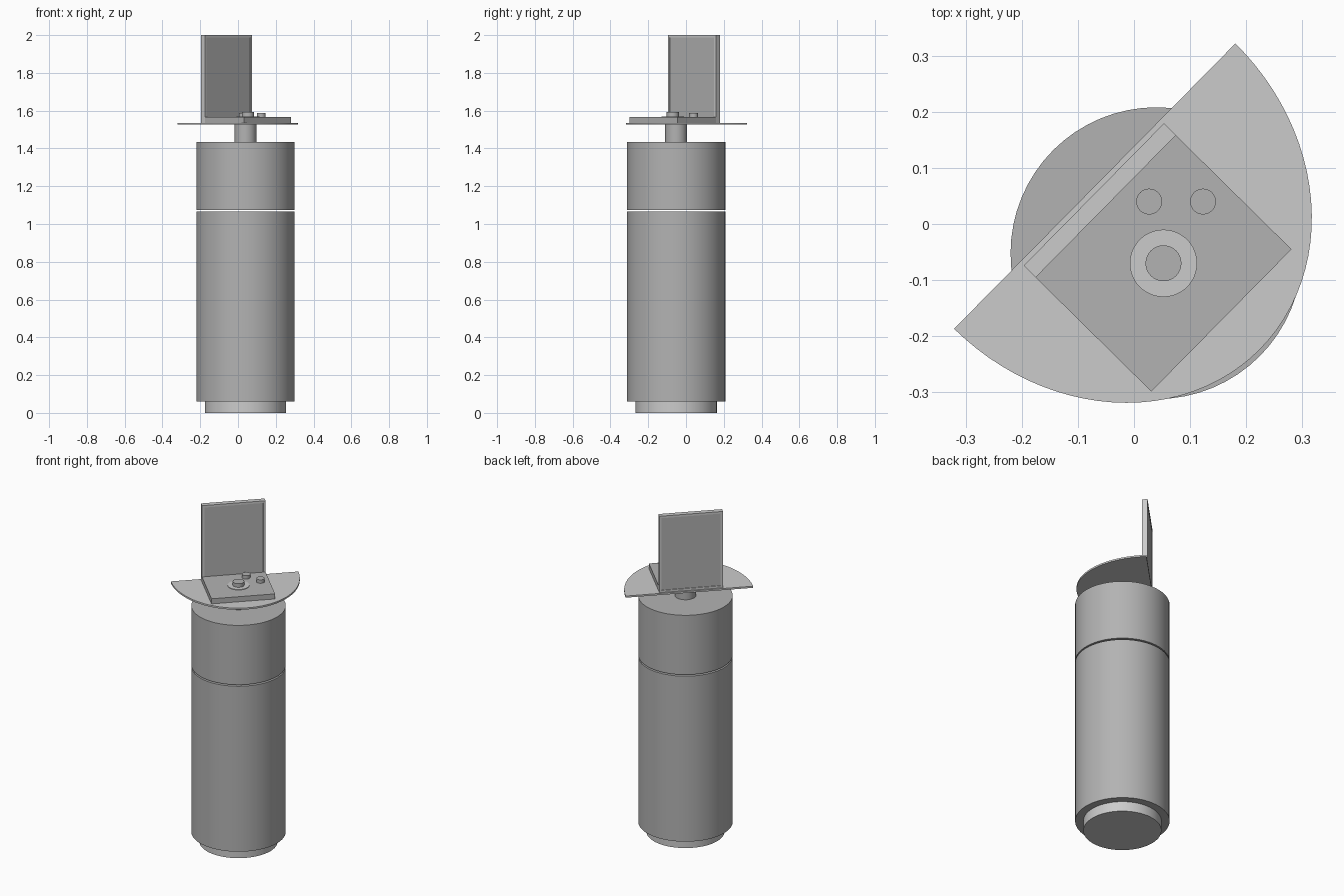
import bpy, bmesh, math
from mathutils import Matrix, Vector

if "Cube" in bpy.data.objects:
    bpy.data.objects.remove(bpy.data.objects["Cube"])

ANGLE = math.radians(45.4)
TURN = Matrix.Rotation(ANGLE, 4, 'Z')
AXIS = (0.04, -0.052)          # pedestal centre
DECK = (0.0525, -0.07)         # console centre

dark = bpy.data.materials.new("dark_grey")
dark.diffuse_color = (0.45, 0.45, 0.45, 1)
dark.use_nodes = True
dark.node_tree.nodes["Principled BSDF"].inputs["Base Color"].default_value = dark.diffuse_color


def finish(name, bm, mat=None, smooth=False):
    bmesh.ops.recalc_face_normals(bm, faces=bm.faces[:])
    mesh = bpy.data.meshes.new(name)
    bm.to_mesh(mesh)
    bm.free()
    obj = bpy.data.objects.new(name, mesh)
    bpy.context.collection.objects.link(obj)
    if mat:
        mesh.materials.append(mat)
    if smooth:
        bpy.ops.object.select_all(action='DESELECT')
        obj.select_set(True)
        bpy.context.view_layer.objects.active = obj
        bpy.ops.object.shade_smooth_by_angle(angle=math.radians(35))
    return obj


def cylinder(name, centre, r, z0, z1, mat=None, sides=64):
    bm = bmesh.new()
    bmesh.ops.create_cone(bm, cap_ends=True, segments=sides, radius1=r, radius2=r,
                          depth=z1 - z0,
                          matrix=Matrix.Translation((*centre, (z0 + z1) / 2)))
    return finish(name, bm, mat, True)


def turned_box(bm, centre, w, d, z0, z1):
    m = (Matrix.Translation((*centre, (z0 + z1) / 2)) @ TURN
         @ Matrix.Diagonal((w, d, z1 - z0, 1)))
    bmesh.ops.create_cube(bm, size=1, matrix=m)


# Pedestal: foot, lower and upper drums with a thin gap, neck
cylinder("foot", AXIS, 0.215, 0, 0.06)
cylinder("lower_drum", AXIS, 0.26, 0.06, 1.065, dark)
cylinder("upper_drum", AXIS, 0.26, 1.074, 1.435, dark)
cylinder("neck", AXIS, 0.058, 1.435, 1.526, dark, 32)

# Half-oval table plate
bm = bmesh.new()
steps = 48
ring = []
for i in range(steps + 1):
    a = math.pi * i / steps
    p = TURN @ Vector((0.357 * math.cos(a), -0.414 * math.sin(a), 0))
    ring.append(bm.verts.new(p + Vector((-0.07, 0.0675, 1.526))))
face = bm.faces.new(ring)
ext = bmesh.ops.extrude_face_region(bm, geom=[face])
bmesh.ops.translate(bm, vec=(0, 0, 0.01),
                    verts=[g for g in ext["geom"] if isinstance(g, bmesh.types.BMVert)])
finish("table_plate", bm, None, True)

# Console body
bm = bmesh.new()
turned_box(bm, DECK, 0.356, 0.29, 1.536, 1.567)
finish("console_base", bm, dark)

# Upright screen with an inset panel on both broad faces
bm = bmesh.new()
turned_box(bm, (-0.061, 0.042), 0.356, 0.03, 1.536, 2.0)
bm.normal_update()
broad = Vector((math.sin(ANGLE), -math.cos(ANGLE), 0))
faces = [f for f in bm.faces if abs(f.normal.dot(broad)) > 0.9]
bmesh.ops.inset_individual(bm, faces=faces, thickness=0.018, depth=0)
bmesh.ops.inset_individual(bm, faces=faces, thickness=0.001, depth=-0.003)
for f in faces:
    f.material_index = 1
screen = finish("screen", bm)
screen.data.materials.append(None)
screen.data.materials.append(dark)

# Controls: dial on a flat ring, two buttons
cylinder("dial_ring", DECK, 0.06, 1.56, 1.57, None, 48)
cylinder("dial", DECK, 0.032, 1.56, 1.592, dark, 32)
for i, x in enumerate((0.027, 0.123)):
    cylinder(f"button_{i + 1}", (x, 0.04), 0.023, 1.56, 1.588, dark, 32)
